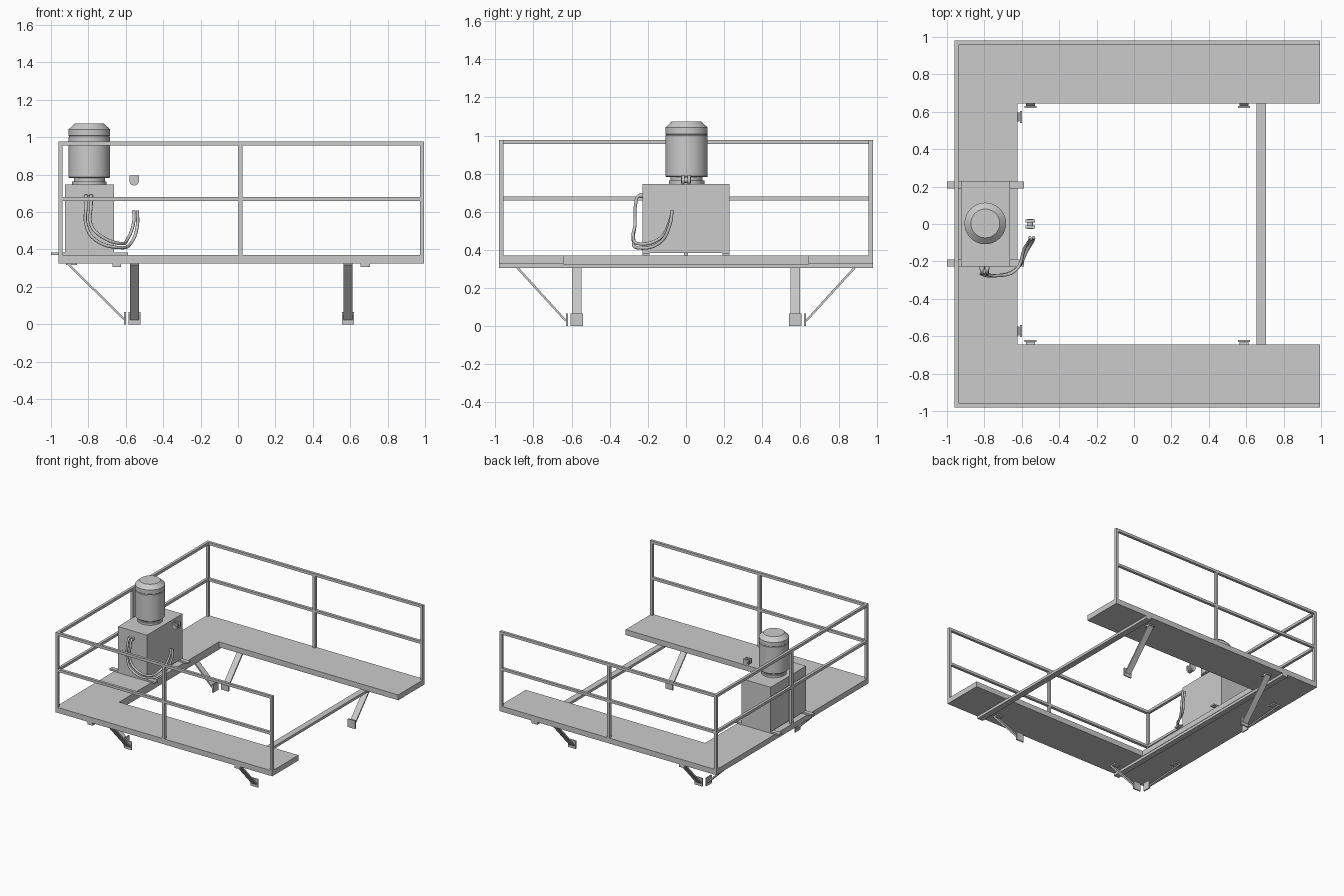
import bpy, bmesh, math
from mathutils import Vector

if "Cube" in bpy.data.objects:
    bpy.data.objects.remove(bpy.data.objects["Cube"])


def finish(bm, name, smooth=False):
    bmesh.ops.recalc_face_normals(bm, faces=bm.faces)
    me = bpy.data.meshes.new(name)
    bm.to_mesh(me)
    bm.free()
    ob = bpy.data.objects.new(name, me)
    bpy.context.collection.objects.link(ob)
    if smooth:
        bpy.ops.object.select_all(action='DESELECT')
        ob.select_set(True)
        bpy.context.view_layer.objects.active = ob
        bpy.ops.object.shade_smooth_by_angle(angle=math.radians(30))
    return ob


def box(name, x0, x1, y0, y1, z0, z1):
    bm = bmesh.new()
    bmesh.ops.create_cube(bm, size=1)
    for v in bm.verts:
        v.co = ((x0 + x1) / 2 + v.co.x * (x1 - x0),
                (y0 + y1) / 2 + v.co.y * (y1 - y0),
                (z0 + z1) / 2 + v.co.z * (z1 - z0))
    return finish(bm, name)


def prism(name, pts, direction, smooth=False):
    # closed polygon swept along a vector
    bm = bmesh.new()
    f = bm.faces.new([bm.verts.new(p) for p in pts])
    r = bmesh.ops.extrude_face_region(bm, geom=[f])
    vs = [g for g in r['geom'] if isinstance(g, bmesh.types.BMVert)]
    bmesh.ops.translate(bm, verts=vs, vec=Vector(direction))
    return finish(bm, name, smooth)


def lathe(name, profile, x, y, n=48):
    bm = bmesh.new()
    rings = [[bm.verts.new((x + r * math.cos(2 * math.pi * i / n),
                            y + r * math.sin(2 * math.pi * i / n), z))
              for i in range(n)] for r, z in profile]
    for a, b in zip(rings, rings[1:]):
        for i in range(n):
            bm.faces.new((a[i], a[(i + 1) % n], b[(i + 1) % n], b[i]))
    bm.faces.new(rings[0])
    bm.faces.new(rings[-1])
    return finish(bm, name, True)


def tube(name, pts, radius):
    # round hose through points, turned into a mesh
    cu = bpy.data.curves.new(name, 'CURVE')
    cu.dimensions = '3D'
    cu.bevel_depth = radius
    cu.bevel_resolution = 3
    cu.resolution_u = 8
    cu.use_fill_caps = True
    sp = cu.splines.new('BEZIER')
    sp.bezier_points.add(len(pts) - 1)
    for bp, p in zip(sp.bezier_points, pts):
        bp.co = p
        bp.handle_left_type = bp.handle_right_type = 'AUTO'
    ob = bpy.data.objects.new(name, cu)
    bpy.context.collection.objects.link(ob)
    bpy.ops.object.select_all(action='DESELECT')
    ob.select_set(True)
    bpy.context.view_layer.objects.active = ob
    bpy.ops.object.convert(target='MESH')
    bpy.ops.object.shade_smooth_by_angle(angle=math.radians(40))


# U-shaped walking deck and the two beams below it
X0, X1, Y, XI, YI = -0.96, 0.995, 0.98, -0.622, 0.643
ZB, ZD = 0.326, 0.37
prism('deck', [(X1, -Y, ZB), (X1, -YI, ZB), (XI, -YI, ZB), (XI, YI, ZB),
               (X1, YI, ZB), (X1, Y, ZB), (X0, Y, ZB), (X0, -Y, ZB)], (0, 0, ZD - ZB))
box('cross_beam_open_end', 0.655, 0.705, -Y, Y, 0.305, ZB)
box('cross_beam_closed_end', -0.672, -0.625, -Y, Y, 0.305, ZB)

# Guard rails on three sides
W, ZT = 0.022, 0.977
for s, side in ((-1, 'front'), (1, 'back')):
    ya, yb = sorted((s * Y, s * (Y - W)))
    for i, xa in enumerate((X0, 0.003, X1 - W)):
        box(f'{side}_rail_post_{i + 1}', xa, xa + W, ya, yb, ZD, ZT - W)
    box(f'{side}_top_rail', X0, X1, ya, yb, ZT - W, ZT)
    box(f'{side}_middle_rail', X0 + W, X1 - W, ya, yb, 0.66, 0.681)
box('left_top_rail', X0, X0 + W, -Y + W, Y - W, ZT - W, ZT)
box('left_middle_rail', X0, X0 + W, -Y + W, Y - W, 0.66, 0.681)
box('left_rail_post', X0, X0 + W, -W / 2, W / 2, ZD, ZT - W)


# Diagonal wall braces: 'out' is distance from the centre, 'pos' along the side
def brace(name, place, pos, inner, outer):
    def section(pts, half):
        a, b = Vector(place(0, pos - half, 0)), Vector(place(0, pos + half, 0))
        return [place(o, pos - half, z) for o, z in pts], b - a
    t = 0.016
    for part, pts, half in (
            ('bar', [(inner + 0.012, 0.022), (inner + 0.012, 0.022 + t),
                     (outer - t, ZB), (outer, ZB)], 0.025),
            ('foot', [(inner, 0), (inner + 0.01, 0), (inner + 0.01, 0.066), (inner, 0.066)], 0.033),
            ('tab', [(outer - 0.06, 0.316), (outer, 0.316), (outer, ZB), (outer - 0.06, ZB)], 0.025)):
        p, d = section(pts, half)
        prism(f'{name}_{part}', p, d)


for s, side in ((-1, 'front'), (1, 'back')):
    for pos, end in ((-0.553, 'left'), (0.588, 'right')):
        brace(f'{side}_{end}_brace', lambda o, p, z, s=s: (p, s * o, z), pos, 0.62, 0.91)
    brace(f'left_{side}_brace', lambda o, p, z: (-o, p, z), s * 0.572, 0.6, 0.92)

# Oil tank on two flat bearers
for s, side in ((-1, 'front'), (1, 'back')):
    box(f'{side}_tank_bearer', -1.0, -0.587, s * 0.209 - 0.018, s * 0.209 + 0.018, ZD, 0.383)
box('oil_tank', -0.924, -0.662, -0.227, 0.229, 0.383, 0.746)

# Electric motor with flange, neck and chamfered cap
lathe('motor', [(0.093, 0.746), (0.093, 0.763), (0.083, 0.763), (0.083, 0.782),
                (0.107, 0.782), (0.111, 0.787), (0.111, 1.0), (0.109, 1.002),
                (0.109, 1.006), (0.111, 1.008), (0.111, 1.042), (0.077, 1.073)], -0.795, 0.003)

# Hoses leaving the tank front, with end fittings
for name, dx, ends, low in (('outer_hose', -0.812, -0.538, 0.41), ('inner_hose', -0.785, -0.557, 0.432)):
    tube(name, [(dx, -0.225, 0.685), (dx, -0.25, 0.682), (dx, -0.264, 0.64), (dx, -0.268, 0.53),
                (dx + 0.045, -0.277, low + 0.045), ((dx + ends) / 2 + 0.04, -0.245, low),
                (ends - 0.03, -0.135, low + 0.03), (ends, -0.085, low + 0.12),
                (ends, -0.072, 0.608)], 0.0085)
    tube(name + '_fitting', [(dx, -0.226, 0.685), (dx, -0.243, 0.685)], 0.013)

# Small pipe clamp beside the motor: two round-bottomed plates on a pin
R, CX, CZ = 0.025, -0.555, 0.767
arc = [(R * math.cos(math.pi * (1 + i / 16)), R * math.sin(math.pi * (1 + i / 16))) for i in range(17)]
outline = arc + [(R, 0.027), (-R, 0.027)]
for s, side in ((-1, 'front'), (1, 'back')):
    ys = s * 0.016 - 0.007
    prism(f'clamp_{side}_plate', [(CX + x, ys, CZ + z) for x, z in outline], (0, 0.014, 0), True)
prism('clamp_pin', [(CX + 0.015 * math.cos(math.tau * i / 24), -0.026,
                     CZ + 0.015 * math.sin(math.tau * i / 24)) for i in range(24)], (0, 0.052, 0), True)
